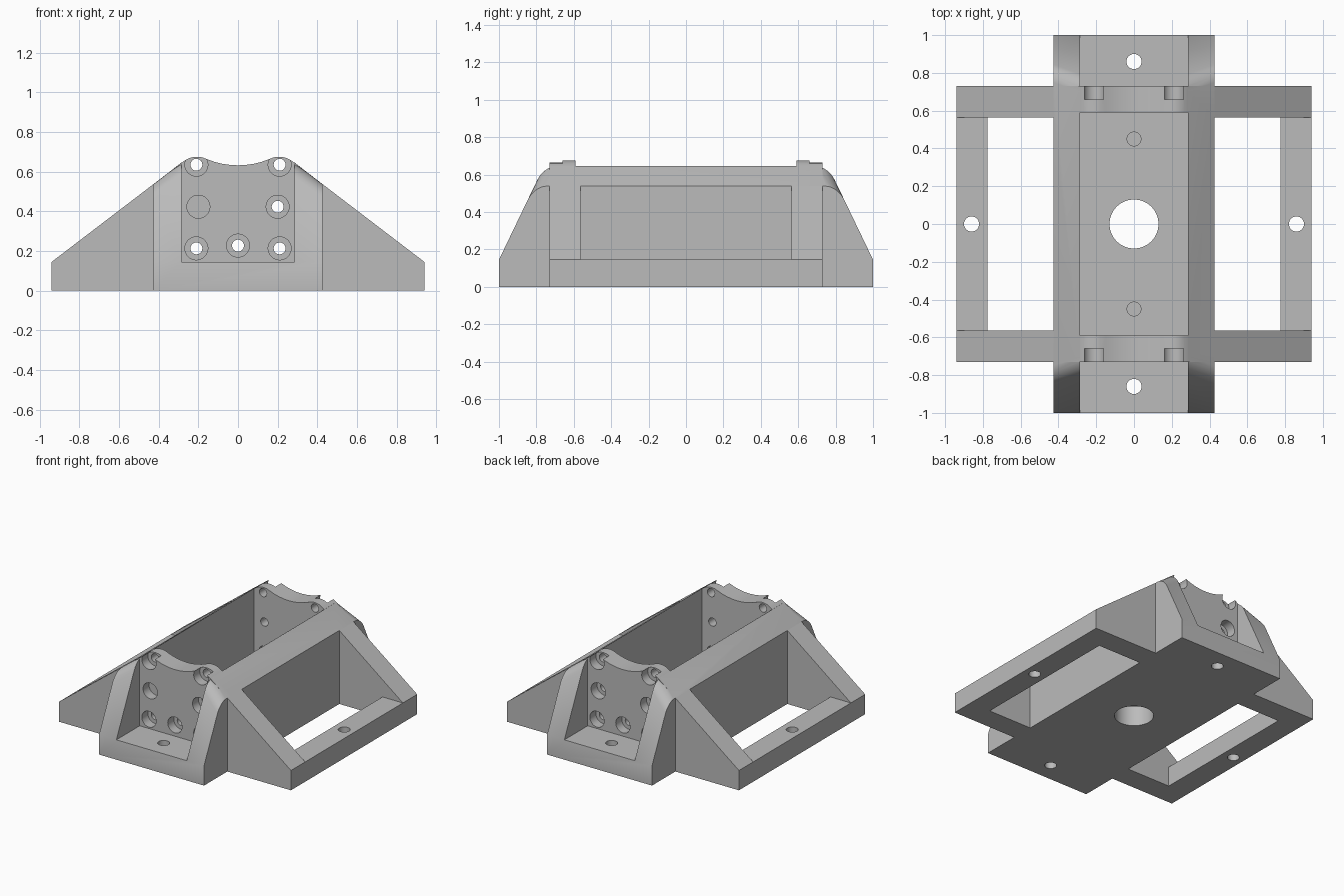
import bpy, bmesh, math
from mathutils import Vector

if "Cube" in bpy.data.objects:
    bpy.data.objects.remove(bpy.data.objects["Cube"], do_unlink=True)

grey = bpy.data.materials.new("plain grey")
grey.use_nodes = True
COLOUR = (0.5, 0.5, 0.5, 1)
grey.diffuse_color = COLOUR
grey.node_tree.nodes["Principled BSDF"].inputs["Base Color"].default_value = COLOUR

BASE, TOP = 0.145, 0.645        # base plate height, rim height
INNER, OUTER = 0.285, 0.425     # inner and outer face of the long walls
PLATE_IN, PLATE_OUT = 0.59, 0.73


def to_object(name, bm):
    bmesh.ops.recalc_face_normals(bm, faces=bm.faces)
    mesh = bpy.data.meshes.new(name)
    bm.to_mesh(mesh)
    bm.free()
    mesh.materials.append(grey)
    obj = bpy.data.objects.new(name, mesh)
    bpy.context.collection.objects.link(obj)
    return obj


def prism(name, profile, y0, y1):
    """Extrude an x-z profile along y."""
    bm = bmesh.new()
    face = bm.faces.new([bm.verts.new((x, y0, z)) for x, z in profile])
    moved = bmesh.ops.extrude_face_region(bm, geom=[face])["geom"]
    bmesh.ops.translate(bm, vec=(0, y1 - y0, 0),
                        verts=[v for v in moved if isinstance(v, bmesh.types.BMVert)])
    return to_object(name, bm)


def box(name, x0, x1, y0, y1, z0, z1):
    return prism(name, [(x0, z0), (x1, z0), (x1, z1), (x0, z1)], y0, y1)


def rod(name, start, end, radius):
    bm = bmesh.new()
    a, b = Vector(start), Vector(end)
    bmesh.ops.create_cone(bm, cap_ends=True, segments=32, radius1=radius,
                          radius2=radius, depth=(b - a).length)
    bm.transform((b - a).to_track_quat('Z', 'Y').to_matrix().to_4x4())
    bmesh.ops.translate(bm, vec=(a + b) / 2, verts=bm.verts)
    return to_object(name, bm)


def combine(target, tool, operation):
    mod = target.modifiers.new("combine", 'BOOLEAN')
    mod.operation, mod.solver, mod.object = operation, 'EXACT', tool
    bpy.context.view_layer.objects.active = target
    bpy.ops.object.modifier_apply(modifier=mod.name)
    bpy.data.objects.remove(tool, do_unlink=True)


def mirrored(half):
    return half + [(-x, z) for x, z in reversed(half) if x > 0]


# Side frames with sloping legs
body = prism("mounting_bracket",
             mirrored([(0.94, 0), (0.94, BASE), (INNER, TOP)]), -PLATE_OUT, PLATE_OUT)
for s in (-1, 1):
    x0, x1 = sorted((s * OUTER, s * 0.775))
    combine(body, box("window_cutter", x0, x1, -0.565, 0.565, -0.1, 1), 'DIFFERENCE')
    x0, x1 = sorted((s * 0.7, s * 1.1))
    combine(body, box("rail_cutter", x0, x1, -0.565, 0.565, BASE, 1), 'DIFFERENCE')

# Long central housing with sloping, rounded ends
bm = bmesh.new()
shoulder = TOP - (OUTER - INNER) * (TOP - BASE) / (0.94 - INNER)
for sx in (-1, 1):
    for sy in (-1, 1):
        for x, y, z in ((OUTER, 1, 0), (OUTER, 1, BASE),
                        (OUTER, 0.811, shoulder), (INNER, 0.759, TOP)):
            bm.verts.new((sx * x, sy * y, z))
bmesh.ops.convex_hull(bm, input=bm.verts)
bmesh.ops.dissolve_limit(bm, angle_limit=0.01, verts=bm.verts, edges=bm.edges)
ridge = [e for e in bm.edges
         if all(v.co.z > 0.5 and abs(v.co.y) > 0.7 for v in e.verts)
         and e.verts[0].co.y * e.verts[1].co.y > 0]
bmesh.ops.bevel(bm, geom=ridge, offset=0.06, segments=6, profile=0.5, affect='EDGES')
combine(body, to_object("housing", bm), 'UNION')
combine(body, box("channel_cutter", -INNER, INNER, -1.1, 1.1, BASE, 1), 'DIFFERENCE')

# End plates with two lobes and a shallow saddle on top
crest = [(0.29, 0.641), (0.265, 0.659), (0.245, 0.669), (0.225, 0.674), (0.2, 0.675),
         (0.18, 0.672), (0.15, 0.661), (0.12, 0.650), (0.08, 0.640), (0.04, 0.634), (0, 0.632)]
bolts = [(x * s, z) for s in (-1, 1)
         for x, z in ((0.21, 0.635), (0.2, 0.423), (0.21, 0.213))] + [(0, 0.227)]
for s in (-1, 1):
    y0, y1 = sorted((s * PLATE_IN, s * PLATE_OUT))
    combine(body, prism("end_plate", mirrored([(0.29, 0.1)] + crest), y0, y1), 'UNION')
    # Counterbored bolt holes
    for x, z in bolts:
        combine(body, rod("bolt_hole", (x, s * 0.5, z), (x, s * 0.8, z), 0.03), 'DIFFERENCE')
        combine(body, rod("counterbore", (x, s * 0.66, z), (x, s * 0.76, z), 0.058), 'DIFFERENCE')
    # Base plate holes: through holes at the ends and sides, blind ones inside
    for x, y, low, radius in ((0, s * 0.86, -0.1, 0.04), (s * 0.86, 0, -0.1, 0.04),
                              (0, s * 0.45, 0.06, 0.037)):
        combine(body, rod("base_hole", (x, y, low), (x, y, 0.2), radius), 'DIFFERENCE')
combine(body, rod("centre_hole", (0, 0, -0.1), (0, 0, 0.3), 0.13), 'DIFFERENCE')

bpy.ops.object.select_all(action='DESELECT')
body.select_set(True)
bpy.context.view_layer.objects.active = body
bpy.ops.object.shade_smooth_by_angle(angle=math.radians(30))
